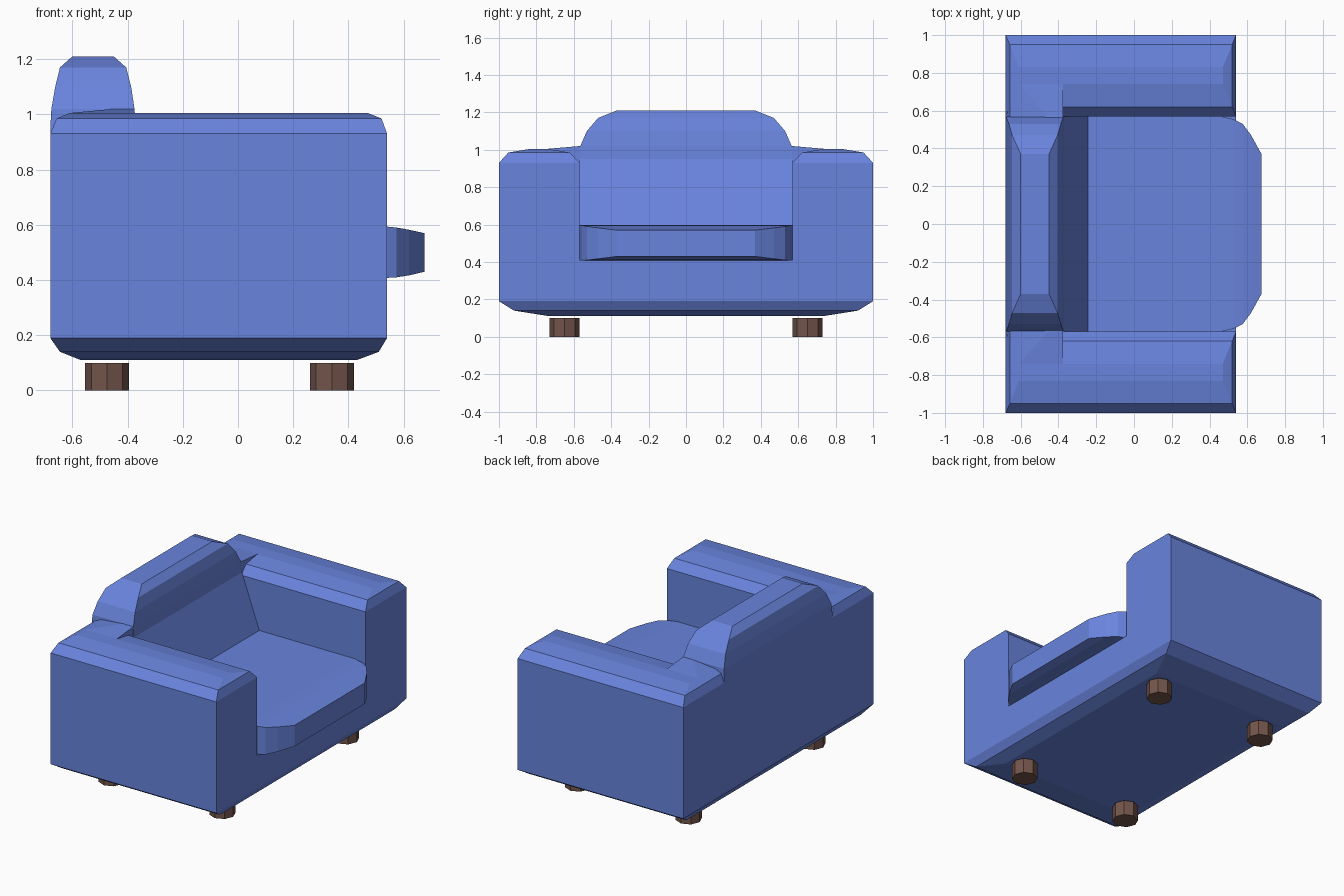
import bpy, bmesh, math

if "Cube" in bpy.data.objects:
    bpy.data.objects.remove(bpy.data.objects["Cube"])


def material(name, rgb):
    m = bpy.data.materials.new(name)
    m.diffuse_color = (*rgb, 1)
    m.use_nodes = True
    m.node_tree.nodes["Principled BSDF"].inputs["Base Color"].default_value = m.diffuse_color
    return m


FABRIC = material("blue_fabric", (0.14, 0.23, 0.72))
WOOD = material("brown_wood", (0.17, 0.09, 0.07))


def finish(bm, name, mat):
    bmesh.ops.remove_doubles(bm, verts=bm.verts, dist=0.0005)
    bmesh.ops.dissolve_limit(bm, angle_limit=0.01, verts=bm.verts, edges=bm.edges)
    bmesh.ops.recalc_face_normals(bm, faces=bm.faces)
    me = bpy.data.meshes.new(name)
    bm.to_mesh(me)
    bm.free()
    me.materials.append(mat)
    ob = bpy.data.objects.new(name, me)
    bpy.context.collection.objects.link(ob)
    return ob


def loft(bm, rings, start=True, end=True):
    """Skin a stack of point rings, with optional end caps."""
    loops = [[bm.verts.new(p) for p in r] for r in rings]
    n = len(loops[0])
    for a, b in zip(loops, loops[1:]):
        for i in range(n):
            j = (i + 1) % n
            bm.faces.new((a[i], a[j], b[j], b[i]))
    if start:
        bm.faces.new(loops[0][::-1])
    if end:
        bm.faces.new(loops[-1])
    return loops


def rect(z, x0, x1, y0, y1):
    return [(x0, y0, z), (x1, y0, z), (x1, y1, z), (x0, y1, z)]


IN = 0.57   # inner half width between the arms

# Frame: chamfered base with both arms growing out of it
bm = bmesh.new()
base = []
for z, x0, x1, w in [(0.11, -0.57, 0.43, 0.73), (0.14, -0.645, 0.51, 0.92),
                     (0.19, -0.68, 0.54, 1.0), (0.41, -0.68, 0.54, 1.0)]:
    ys = (-w, -IN, IN, w)
    base.append([(x0, y, z) for y in reversed(ys)] + [(x1, y, z) for y in ys])
top = loft(bm, base, end=False)[-1]
bm.faces.new((top[1], top[2], top[5], top[6]))
for s in (-1, 1):
    loft(bm, [rect(z, x0, x1, s * a, s * b) for z, x0, x1, a, b in [
        (0.41, -0.68, 0.54, IN, 1.0), (0.93, -0.68, 0.54, IN, 1.0),
        (0.985, -0.657, 0.52, 0.62, 0.95), (1.005, -0.61, 0.47, 0.74, 0.83)]],
        start=False)
finish(bm, "frame_with_arms", FABRIC)

# Backrest: sloped front, rounded top
bm = bmesh.new()
loft(bm, [rect(z, x0, x1, -w, w) for z, x0, x1, w in [
    (0.41, -0.68, -0.19, IN), (0.59, -0.68, -0.24, IN),
    (0.95, -0.68, -0.37, IN), (1.02, -0.676, -0.375, 0.565),
    (1.10, -0.662, -0.387, 0.53), (1.17, -0.645, -0.405, 0.47),
    (1.21, -0.60, -0.45, 0.37)]])
finish(bm, "backrest", FABRIC)

# Blends where the backrest flares onto the arms
for s, side in ((-1, "right"), (1, "left")):
    bm = bmesh.new()
    loft(bm, [rect(z, x0, -0.375, s * 0.5, s * w) for z, x0, w in [
        (0.90, -0.679, 0.60), (0.93, -0.679, 0.60), (0.985, -0.657, 0.66),
        (1.005, -0.61, 0.74), (1.02, -0.45, 0.565)]])
    finish(bm, "backrest_blend_" + side, FABRIC)

# Seat cushion with a rounded front
bm = bmesh.new()
loft(bm, [[(x, -w, lo), (x, w, lo), (x, w, hi), (x, -w, hi)] for x, w, lo, hi in [
    (-0.5, IN, 0.405, 0.597), (0.46, IN, 0.405, 0.597),
    (0.525, 0.555, 0.407, 0.595), (0.575, 0.53, 0.41, 0.59),
    (0.62, 0.47, 0.417, 0.582), (0.675, 0.37, 0.43, 0.57)]])
finish(bm, "seat_cushion", FABRIC)

# Four octagonal legs
for x, end in ((-0.475, "back"), (0.34, "front")):
    for y, side in ((-0.65, "right"), (0.65, "left")):
        bm = bmesh.new()
        loft(bm, [[(x + 0.08 * math.cos(i * math.pi / 4),
                    y + 0.08 * math.sin(i * math.pi / 4), z) for i in range(8)]
                  for z in (0, 0.1)])
        finish(bm, f"{end}_{side}_leg", WOOD)
